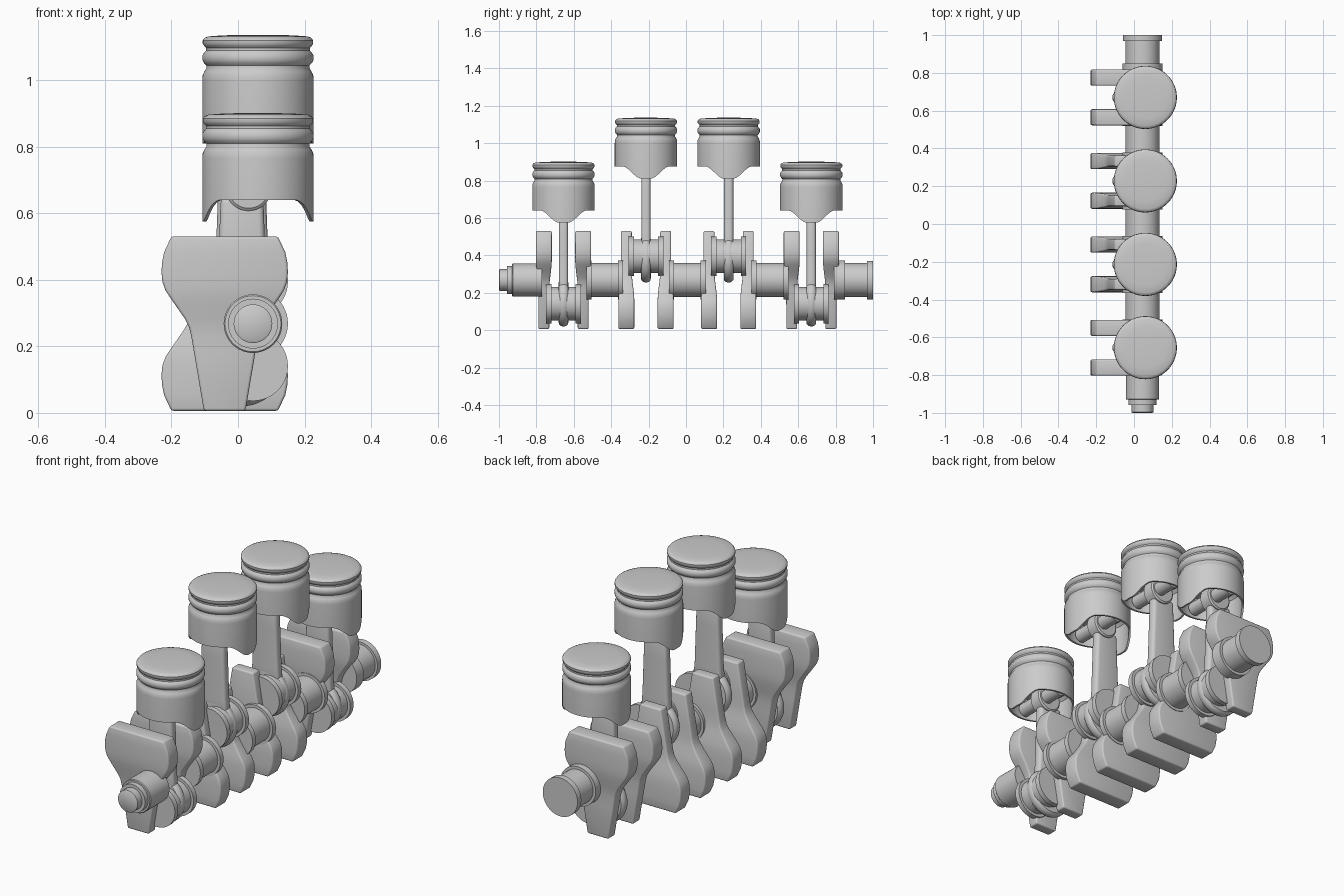
import bpy, bmesh, math
from mathutils import Vector

if "Cube" in bpy.data.objects:
    bpy.data.objects.remove(bpy.data.objects["Cube"])

AXIS_X, AXIS_Z = 0.045, 0.268
CYL_Y = [-0.655, -0.214, 0.228, 0.67]


def finish(name, rings, bevel=0.0):
    """Skin a stack of equal-sized rings, cap both ends, bevel sharp edges, smooth by angle."""
    bm = bmesh.new()
    loops = [[bm.verts.new(p) for p in ring] for ring in rings]
    n = len(loops[0])
    for a, b in zip(loops, loops[1:]):
        for i in range(n):
            j = (i + 1) % n
            bm.faces.new((a[i], a[j], b[j], b[i]))
    bm.faces.new(loops[0])
    bm.faces.new(loops[-1][::-1])
    bmesh.ops.recalc_face_normals(bm, faces=bm.faces)
    if bevel:
        sharp = [e for e in bm.edges if e.calc_face_angle(0) > math.radians(50)]
        bmesh.ops.bevel(bm, geom=sharp, offset=bevel, segments=3, profile=0.5,
                        affect='EDGES', clamp_overlap=True)
    mesh = bpy.data.meshes.new(name)
    bm.to_mesh(mesh)
    bm.free()
    ob = bpy.data.objects.new(name, mesh)
    bpy.context.collection.objects.link(ob)
    bpy.ops.object.select_all(action='DESELECT')
    ob.select_set(True)
    bpy.context.view_layer.objects.active = ob
    bpy.ops.object.shade_smooth_by_angle(angle=math.radians(35))
    return ob


def turned(name, profile, x, z, seg=48):
    """Lathe (radius, y) points about a line parallel to y."""
    ang = [2 * math.pi * i / seg for i in range(seg)]
    return finish(name, [[(x + r * math.cos(a), y, z + r * math.sin(a)) for a in ang]
                         for r, y in profile])


def loft(name, rows, x, y, z, sign=1, bevel=0.008):
    """Stack rectangular sections (height, half width, half depth)."""
    return finish(name, [[(x + sx * w, y + sy * d, z + sign * h)
                          for sx, sy in ((-1, -1), (1, -1), (1, 1), (-1, 1))]
                         for h, w, d in rows], bevel)


def spool(name, y0, y1, z, lip=0.028, r=0.09, R=0.105):
    """Journal with a raised collar at both ends."""
    turned(name, [(R, y0), (R, y0 + lip), (r, y0 + lip),
                  (r, y1 - lip), (R, y1 - lip), (R, y1)], AXIS_X, z)


# Crank web: wide counterweight, waist, narrow crank-pin end
WEB = [(.262, .16, .0425), (.215, .182, .0425), (.185, .188, .0425), (.155, .19, .0425),
       (.125, .187, .0425), (.1, .178, .0425), (.08, .165, .0415), (.047, .142, .038),
       (.015, .12, .034), (-.01, .107, .031), (-.04, .1, .0295), (-.09, .0915, .029),
       (-.262, .0625, .029)]

# Piston crown and ring grooves: (radius, drop from top)
CROWN = [(.05, -.001), (.11, .001), (.15, .004), (.16, .008), (.166, .016), (.166, .025),
         (.162, .032), (.156, .038), (.156, .046), (.162, .053), (.1665, .06), (.1665, .075),
         (.162, .084), (.155, .091), (.155, .1), (.161, .109), (.166, .12), (.167, .135)]


def piston(name, y, top, seg=96):
    ang = [2 * math.pi * i / seg for i in range(seg)]

    def skirt(a):
        t = min(max((abs(math.sin(a)) - 0.15) / 0.6, 0), 1)
        return 0.325 - 0.065 * t * t * (3 - 2 * t)

    def ring(r, drop):
        return [(0.06 + r * math.cos(a), y + r * math.sin(a),
                 top - (drop(a) if callable(drop) else drop)) for a in ang]
    rings = [ring(r, d) for r, d in CROWN]
    # skirt edge, then the hollow inside
    rings += [ring(.167, skirt), ring(.157, skirt), ring(.155, .17), ring(.14, .155)]
    finish(name, rings)


def connecting_rod(i, y, pin_z):
    x = 0.012
    # big end
    turned(f"rod_big_end_{i}", [(.1, y - .026), (.114, y - .025), (.123, y - .017),
                                (.127, y - .006), (.127, y + .006), (.123, y + .017),
                                (.114, y + .025), (.1, y + .026)], x, pin_z)
    # shank
    loft(f"rod_shank_{i}", [(.06, .085, .025), (.14, .077, .025), (.25, .073, .025),
                            (.36, .069, .025), (.5, .064, .025)], x, y, pin_z, bevel=.017)
    # small end and wrist pin
    turned(f"rod_small_end_{i}", [(.062, y - .036), (.07, y - .03),
                                  (.07, y + .03), (.062, y + .036)], x + .02, pin_z + .53)
    turned(f"wrist_pin_{i}", [(.035, y - .14), (.035, y + .14)], x + .04, pin_z + .53, 32)


for i, y in enumerate(CYL_Y, 1):
    outer = i in (1, 4)
    # outer cylinders are at the bottom of the stroke, inner ones at the top
    sign = 1 if outer else -1
    for side, s in (("front", -1), ("back", 1)):
        loft(f"crank_web_{i}_{side}", WEB, -0.04, y + s * 0.105, AXIS_Z, sign)
    spool(f"crank_pin_{i}", y - .093, y + .093, AXIS_Z - sign * 0.127)
    connecting_rod(i, y, 0.147 if outer else 0.382)
    piston(f"piston_{i}", y, 0.90 if outer else 1.135)

# Main journals between cylinders
for i, (a, b) in enumerate(zip(CYL_Y, CYL_Y[1:]), 1):
    spool(f"main_journal_{i}", a + .122, b - .122, AXIS_Z)

# Stepped nose at the front, flanged end at the back
turned("crank_nose", [(.052, -1), (.058, -.996), (.058, -.957), (.075, -.957), (.075, -.93),
                      (.084, -.93), (.088, -.926), (.088, -.77)], AXIS_X, AXIS_Z)
turned("crank_rear", [(.105, .79), (.105, .85), (.09, .85), (.09, .968),
                      (.103, .968), (.103, 1)], AXIS_X, AXIS_Z)
